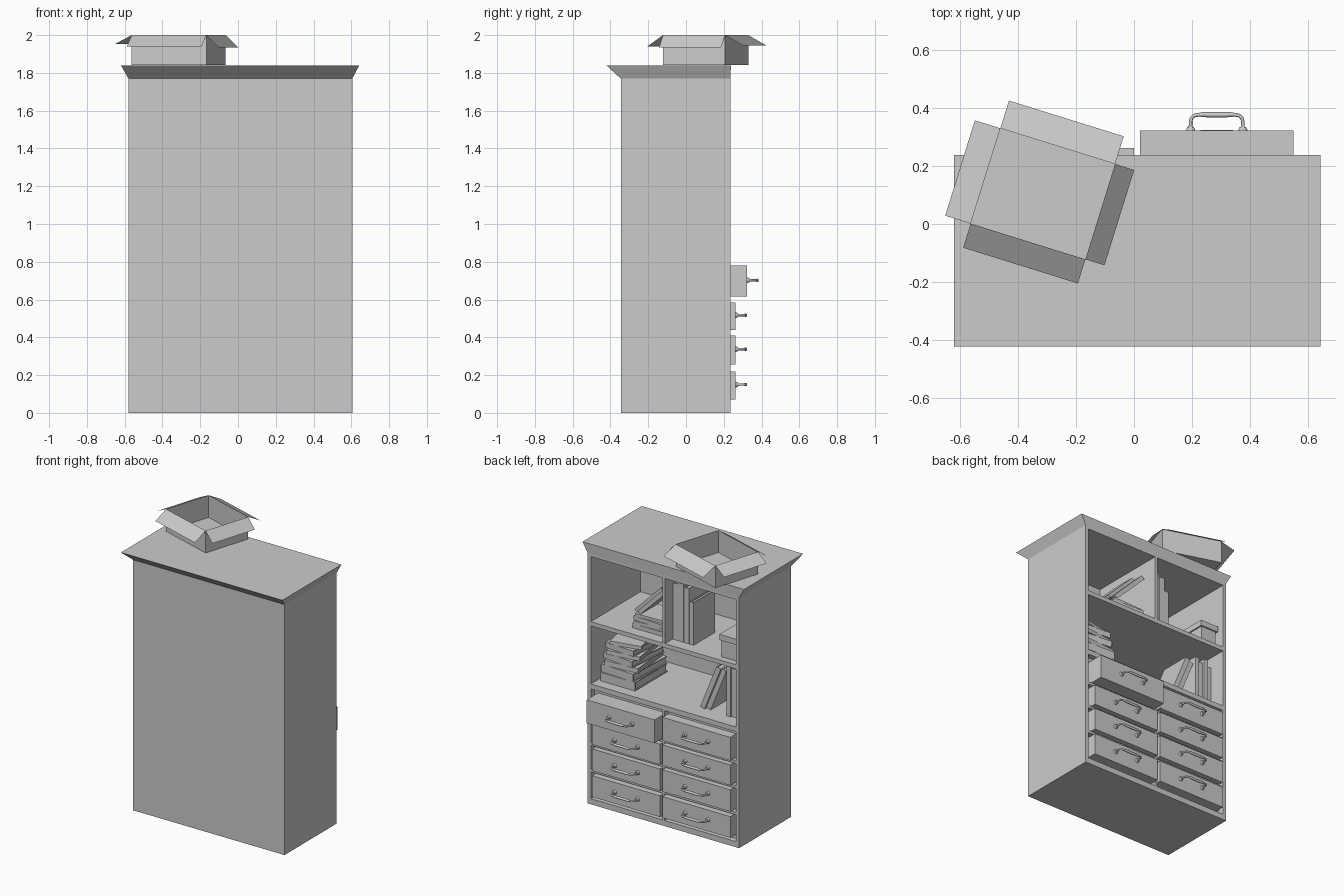
import bpy, bmesh, math
from mathutils import Matrix, Vector

if "Cube" in bpy.data.objects:
    bpy.data.objects.remove(bpy.data.objects["Cube"])


def add_object(name, bm, matrix=None):
    me = bpy.data.meshes.new(name)
    bm.normal_update()
    bm.to_mesh(me)
    bm.free()
    ob = bpy.data.objects.new(name, me)
    bpy.context.collection.objects.link(ob)
    if matrix:
        ob.matrix_world = matrix
    return ob


def bm_box(bm, x0, x1, y0, y1, z0, z1):
    m = Matrix.Translation(((x0 + x1) / 2, (y0 + y1) / 2, (z0 + z1) / 2))
    m = m @ Matrix.Diagonal((x1 - x0, y1 - y0, z1 - z0, 1))
    bmesh.ops.create_cube(bm, size=1, matrix=m)


def box(name, *dims):
    bm = bmesh.new()
    bm_box(bm, *dims)
    return add_object(name, bm)


XL, XR, YB, YF = -0.58, 0.605, -0.345, 0.235   # carcass extents, open side at +y
T = 0.025

# Carcass panels
box("side_panel_left", XL, XL + T, YB, YF, 0, 1.77)
box("side_panel_right", XR - T, XR, YB, YF, 0, 1.77)
box("back_panel", XL + T, XR - T, YB, YB + T, 0, 1.77)
box("bottom_board", XL + T, XR - T, YB + T, YF, 0, 0.04)
box("lower_shelf", XL + T, XR - T, YB + T, YF, 0.815, 0.85)
box("upper_shelf", XL + T, XR - T, YB + T, YF, 1.26, 1.29)
box("top_board", XL + T, XR - T, YB + T, YF, 1.75, 1.77)
box("shelf_divider", 0.0, 0.018, YB + T, YF, 1.29, 1.75)

# Flared crown, flush with the open side
bm = bmesh.new()
bm_box(bm, XL, XR, YB, YF, 1.77, 1.84)
for v in bm.verts:
    if v.co.z > 1.8:
        v.co.x = -0.62 if v.co.x < 0 else 0.642
        v.co.y = -0.422 if v.co.y < 0 else 0.238
add_object("crown", bm)

# Drawer bay: recessed backing and rails
box("drawer_bay_backing", XL + T, XR - T, 0.17, 0.195, 0.04, 0.815)
box("drawer_centre_rail", 0.002, 0.018, 0.195, YF, 0.04, 0.815)
for i, z in enumerate((0.238, 0.425, 0.6)):
    box(f"drawer_rail_{i}", XL + T, XR - T, 0.195, YF, z - 0.009, z + 0.009)

# Handle mesh: swept bar with two round feet
cu = bpy.data.curves.new("handle_path", 'CURVE')
cu.dimensions = '3D'
cu.bevel_depth = 0.007
cu.bevel_resolution = 2
cu.use_fill_caps = True
half = [(0.09, 0.0, 1), (0.09, 0.03, 0.85), (0.087, 0.042, 0.85), (0.077, 0.051, 0.9),
        (0.058, 0.054, 0.95), (0.05, 0.054, 1.2), (0.02, 0.053, 1.3)]
path = [(-x, y, r) for x, y, r in half] + half[::-1]
sp = cu.splines.new('POLY')
sp.points.add(len(path) - 1)
for p, (x, y, r) in zip(sp.points, path):
    p.co = (x, y, 0, 1)
    p.radius = r
tmp = bpy.data.objects.new("handle_path", cu)
bpy.context.collection.objects.link(tmp)
handle = bpy.data.meshes.new_from_object(tmp.evaluated_get(bpy.context.evaluated_depsgraph_get()))
bpy.data.objects.remove(tmp)
bm = bmesh.new()
bm.from_mesh(handle)
for s in (-1, 1):
    m = Matrix.Translation((s * 0.09, 0.006, 0)) @ Matrix.Rotation(-math.pi / 2, 4, 'X')
    bmesh.ops.create_cone(bm, cap_ends=True, segments=12, radius1=0.016, radius2=0.011,
                          depth=0.012, matrix=m)
for f in bm.faces:
    f.smooth = len(f.verts) == 4
bm.to_mesh(handle)
bm.free()

# Drawers, two columns of four, one pulled out
for c, (x0, x1) in enumerate(((-0.53, 0.0), (0.02, 0.55))):
    for r, (z0, z1) in enumerate(((0.07, 0.22), (0.255, 0.41), (0.44, 0.585), (0.615, 0.78))):
        front = 0.323 if (c, r) == (1, 3) else 0.262
        box(f"drawer_{c}_{r}", x0, x1, 0.18, front, z0, z1)
        h = bpy.data.objects.new(f"handle_{c}_{r}", handle)
        h.location = ((x0 + x1) / 2, front, (z0 + z1) / 2 + 0.005)
        bpy.context.collection.objects.link(h)


# Book: two covers, spine on +y, inset pages; thickness x, depth y, height z
def book(name, matrix, t, d, h):
    bm = bmesh.new()
    c = min(0.006, t * 0.2)
    bm_box(bm, 0, c, -d / 2, d / 2, 0, h)
    bm_box(bm, t - c, t, -d / 2, d / 2, 0, h)
    bm_box(bm, c, t - c, d / 2 - c, d / 2, 0, h)
    bm_box(bm, c, t - c, -d / 2 + 0.007, d / 2 - c, 0.007, h - 0.007)
    return add_object(name, bm, matrix)


def standing(name, x, y, z, t, d, h, lean=0):
    book(name, Matrix.Translation((x, y - d / 2, z)) @ Matrix.Rotation(math.radians(-lean), 4, 'Y'), t, d, h)


def stack(name, x, y, z, items):
    for i, (t, d, h, turn) in enumerate(items):
        z += t
        book(f"{name}_{i}", Matrix.Translation((x, y, z)) @ Matrix.Rotation(math.radians(turn), 4, 'Z')
             @ Matrix.Rotation(math.pi / 2, 4, 'Y') @ Matrix.Translation((0, 0, -h / 2)), t, d, h)


# Upper bay, +x side: small stack with two books leaning on it
stack("small_stack_book", 0.175, 0.04, 1.29,
      [(0.03, 0.23, 0.27, 0), (0.022, 0.22, 0.26, 3), (0.028, 0.22, 0.26, -3), (0.02, 0.2, 0.25, 2)])
standing("tilted_book_0", 0.26, 0.14, 1.39, 0.03, 0.21, 0.325, 45)
standing("tilted_book_1", 0.303, 0.12, 1.39, 0.022, 0.19, 0.29, 45)

# Upper bay, -x side: upright books
for i, (x, t, d, h) in enumerate(((-0.045, 0.04, 0.27, 0.40), (-0.087, 0.04, 0.28, 0.41),
                                  (-0.13, 0.04, 0.27, 0.39), (-0.165, 0.032, 0.24, 0.30))):
    standing(f"upright_book_{i}", x, 0.15, 1.29, t, d, h)

# Small lidded box in the corner
box("small_box", -0.53, -0.41, 0.02, 0.19, 1.29, 1.41)
box("small_box_lid", -0.54, -0.4, 0.01, 0.2, 1.41, 1.45)

# Lower bay, +x side: large stack
stack("large_stack_book", 0.42, -0.02, 0.85,
      [(0.06, 0.36, 0.27, 0), (0.055, 0.35, 0.26, -3), (0.035, 0.33, 0.25, 5), (0.045, 0.32, 0.24, -6),
       (0.03, 0.31, 0.24, 8), (0.04, 0.3, 0.23, -4), (0.025, 0.28, 0.22, 12)])

# Lower bay, -x side: leaning then upright books
standing("leaning_book_0", -0.235, 0.13, 0.85, 0.035, 0.22, 0.34, 22)
standing("leaning_book_1", -0.275, 0.12, 0.85, 0.034, 0.22, 0.33, 22)
for i, (t, h) in enumerate(((0.035, 0.36), (0.04, 0.34), (0.035, 0.37), (0.034, 0.33))):
    standing(f"row_book_{i}", -0.44 - i * 0.037, 0.13 - 0.01 * (i % 2), 0.85, t - 0.004, 0.23, h)

# Open carton on top, with four folded-out flaps
bm = bmesh.new()
w, d = 0.207, 0.172
ring = [(-w, -d), (w, -d), (w, d), (-w, d)]
lo = [bm.verts.new((x, y, 1.843)) for x, y in ring]
hi = [bm.verts.new((x, y, 2.0)) for x, y in ring]
bm.faces.new(lo)
flaps = [(0, -1, 0.087, 0.06), (1, 0, 0.069, 0.065), (0, 1, 0.1, 0.055), (-1, 0, 0.092, 0.047)]
for i, (nx, ny, out, drop) in enumerate(flaps):
    j = (i + 1) % 4
    bm.faces.new((lo[i], lo[j], hi[j], hi[i]))
    off = Vector((nx * out, ny * out, -drop))
    a, b = bm.verts.new(hi[i].co + off), bm.verts.new(hi[j].co + off)
    bm.faces.new((hi[i], a, b, hi[j]))
add_object("open_carton", bm, Matrix.Translation((-0.314, 0.104, 0))
           @ Matrix.Rotation(math.radians(-17.3), 4, 'Z'))
